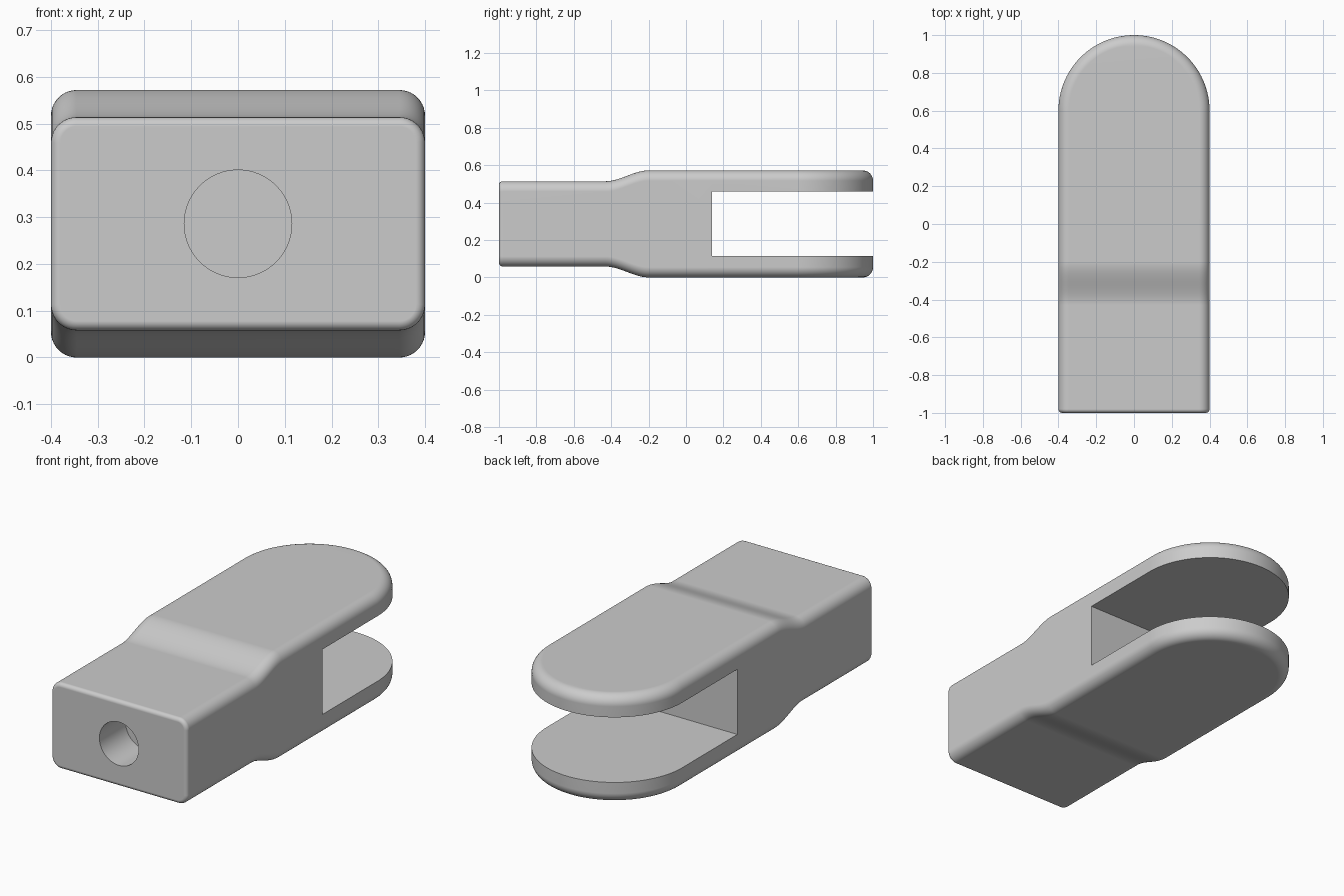
import bpy, bmesh
from math import sin, cos, pi

if "Cube" in bpy.data.objects:
    bpy.data.objects.remove(bpy.data.objects["Cube"])

HALF_W, HEIGHT, STEP = 0.4, 0.572, 0.058   # body half width, body height, neck step
FILLET, END_FILLET = 0.055, 0.02
MID = HEIGHT / 2
TIP_Y = 1 - HALF_W                         # centre of the rounded end

grey = bpy.data.materials.new("light_grey")
grey.use_nodes = True
colour = (0.6, 0.6, 0.6, 1)
grey.diffuse_color = colour
grey.node_tree.nodes["Principled BSDF"].inputs["Base Color"].default_value = colour


def half_height(y):
    """Neck height blending smoothly up to the fork height."""
    t = min(max((y + 0.43) / 0.23, 0), 1)
    return MID - STEP * (1 - t * t * (3 - 2 * t))


def section(place, half_h, radius, steps=10):
    """Rounded rectangular loop; place(inset) gives the plan x, y."""
    quarter = []
    for i in range(steps + 1):
        a = pi / 2 * i / steps
        x, y = place(radius * (1 - cos(a)))
        quarter.append((x, y, half_h - radius * (1 - sin(a))))
    right = [(x, y, MID + z) for x, y, z in reversed(quarter)]
    right += [(x, y, MID - z) for x, y, z in quarter]
    return right + [(-x, y, z) for x, y, z in reversed(right)]


# Stations from the softened front end, along the neck, to the round tip
loops = []
for i in range(6):
    a = pi / 2 * i / 5
    inset = END_FILLET * (1 - sin(a))
    y = -1 + END_FILLET * (1 - cos(a))
    loops.append(section(lambda d, y=y, n=inset: (HALF_W - n - d, y),
                         half_height(y) - inset, FILLET - inset))
ramp = [-0.43 + 0.23 * i / 20 for i in range(21)]
for y in ramp + [0.14]:
    loops.append(section(lambda d, y=y: (HALF_W - d, y), half_height(y), FILLET))
for i in range(41):
    a = pi / 2 * i / 40
    loops.append(section(lambda d, a=a: ((HALF_W - d) * cos(a),
                                         TIP_Y + (HALF_W - d) * sin(a)), MID, FILLET))

# Loft the body
bm = bmesh.new()
rings = [[bm.verts.new(p) for p in loop] for loop in loops]
count = len(rings[0])
for r0, r1 in zip(rings, rings[1:]):
    for k in range(count):
        n = (k + 1) % count
        bm.faces.new((r0[k], r0[n], r1[n], r1[k]))
bm.faces.new(rings[0])
bmesh.ops.remove_doubles(bm, verts=bm.verts[:], dist=0.00002)
bmesh.ops.recalc_face_normals(bm, faces=bm.faces[:])
mesh = bpy.data.meshes.new("clevis_body")
bm.to_mesh(mesh)
bm.free()
body = bpy.data.objects.new("clevis_body", mesh)
bpy.context.collection.objects.link(body)
mesh.materials.append(grey)


def activate(obj):
    bpy.ops.object.select_all(action='DESELECT')
    obj.select_set(True)
    bpy.context.view_layer.objects.active = obj


def cut(cutter, name):
    cutter.name = name
    cutter.hide_render = True
    cutter.data.materials.append(grey)
    activate(body)
    mod = body.modifiers.new(name, 'BOOLEAN')
    mod.operation, mod.solver, mod.object = 'DIFFERENCE', 'EXACT', cutter
    bpy.ops.object.modifier_apply(modifier=name)
    bpy.data.objects.remove(cutter)


# Fork slot
bpy.ops.mesh.primitive_cube_add(size=1, location=(0, 0.64, MID + 0.001))
slot = bpy.context.object
slot.scale = (1.2, 1, 0.346)
bpy.context.view_layer.update()
cut(slot, "slot_cutter")

# Blind hole in the neck end
DEPTH = 0.22
bpy.ops.mesh.primitive_cylinder_add(vertices=64, radius=0.115, depth=2 * DEPTH,
                                    location=(0, -1, MID), rotation=(pi / 2, 0, 0))
cut(bpy.context.object, "hole_cutter")

# Smooth fillets, crisp cut edges
activate(body)
bpy.ops.object.shade_smooth_by_angle(angle=pi / 6)
weighted = body.modifiers.new("weighted_normals", 'WEIGHTED_NORMAL')
weighted.keep_sharp = True
